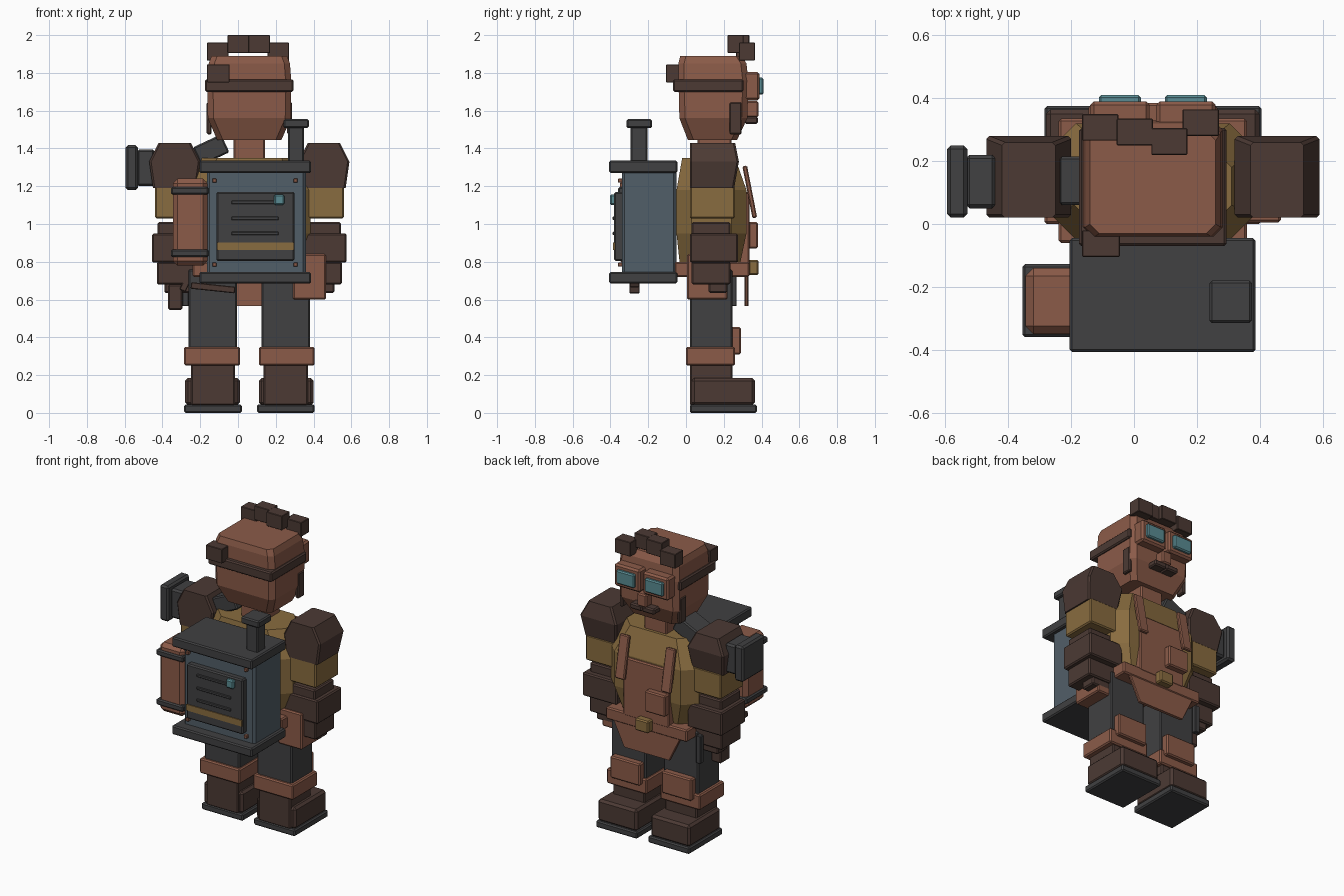
import bpy
import bmesh
from math import radians
from mathutils import Matrix, Vector

default = bpy.data.objects.get("Cube")
if default:
    bpy.data.objects.remove(default, do_unlink=True)

MID = 0.06  # the figure's own centre line in x


def material(name, *rgb):
    mat = bpy.data.materials.new(name)
    mat.use_nodes = True
    colour = (*rgb, 1)
    mat.diffuse_color = colour
    mat.node_tree.nodes["Principled BSDF"].inputs["Base Color"].default_value = colour
    return mat


leather = material("tan_leather", .26, .105, .066)
brown = material("dark_brown", .072, .042, .034)
gold = material("ochre_cloth", .25, .15, .05)
iron = material("dark_iron", .052, .052, .054)
steel = material("blue_steel", .083, .112, .138)
glass = material("teal_glass", .1, .26, .29)


def finish(name, bm, mat):
    bmesh.ops.recalc_face_normals(bm, faces=bm.faces)
    mesh = bpy.data.meshes.new(name)
    bm.to_mesh(mesh)
    bm.free()
    mesh.materials.append(mat)
    obj = bpy.data.objects.new(name, mesh)
    bpy.context.scene.collection.objects.link(obj)
    return obj


def box(name, mat, x, y, z, bevel=.008, turn=0, axis="Y"):
    """Chamfered block between the given limits, turned about its own centre."""
    bm = bmesh.new()
    bmesh.ops.create_cube(bm, size=1)
    size = Vector([b - a for a, b in (x, y, z)])
    centre = Vector([(a + b) / 2 for a, b in (x, y, z)])
    bmesh.ops.scale(bm, vec=size, verts=bm.verts)
    if bevel:
        bmesh.ops.bevel(bm, geom=bm.edges[:], offset=min(bevel, min(size) / 4),
                        segments=1, affect="EDGES")
    spin = Matrix.Rotation(radians(turn), 4, axis)
    bmesh.ops.transform(bm, matrix=Matrix.Translation(centre) @ spin, verts=bm.verts)
    return finish(name, bm, mat)


def loft(name, mat, rows, cut):
    """Stack of corner-cut rectangles; each row is height, x limits, y limits."""
    bm = bmesh.new()
    rings = []
    for z, (a, b), (c, d) in rows:
        outline = [(a + cut, c), (b - cut, c), (b, c + cut), (b, d - cut),
                   (b - cut, d), (a + cut, d), (a, d - cut), (a, c + cut)]
        rings.append([bm.verts.new((px, py, z)) for px, py in outline])
    for low, high in zip(rings, rings[1:]):
        for i in range(len(low)):
            j = (i + 1) % len(low)
            bm.faces.new((low[i], low[j], high[j], high[i]))
    bm.faces.new(rings[0][::-1])
    bm.faces.new(rings[-1])
    return finish(name, bm, mat)


def sides(x):
    """The two mirrored x ranges for offsets from the centre line."""
    a, b = x
    return ("left", (MID + a, MID + b)), ("right", (MID - b, MID - a))


def pair(name, mat, x, y, z, bevel=.008):
    for side, limits in sides(x):
        box(side + "_" + name, mat, limits, y, z, bevel)


def wide(half):
    return MID - half, MID + half


# Legs and boots
pair("boot_sole", iron, x=(.04, .345), y=(.02, .375), z=(0, .045))
pair("boot_toe", brown, x=(.05, .34), y=(.03, .365), z=(.04, .185), bevel=.015)
pair("boot_ankle", brown, x=(.075, .31), y=(.02, .245), z=(.04, .26))
pair("boot_cuff", leather, x=(.05, .345), y=(0, .26), z=(.25, .35))
pair("knee_pad", leather, x=(.08, .3), y=(.23, .29), z=(.31, .455))
pair("leg", iron, x=(.065, .322), y=(.02, .245), z=(.34, .76))

# Torso, apron and belt
loft("torso", gold, [
    (.76, wide(.27), (-.03, .28)),
    (.95, wide(.325), (-.05, .32)),
    (1.18, wide(.325), (-.05, .32)),
    (1.35, wide(.25), (-.02, .26)),
], cut=.08)
box("belt", leather, wide(.3), (-.06, .335), (.72, .8))
box("belt_buckle", gold, wide(.05), (.33, .385), (.73, .81))
box("apron_bib", leather, wide(.17), (.28, .337), (.78, 1.17))
loft("apron_flap", leather, [
    (.565, wide(.17), (.31, .33)),
    (.73, wide(.25), (.31, .33)),
], cut=.005)
box("chest_pouch", leather, (-.11, .04), (.33, .38), (.87, 1.01))
for side, limits in sides((.135, .205)):
    box(side + "_apron_strap", leather, limits, (.325, .35), (1.03, 1.31), turn=11, axis="X")

# Arms and hands
for side, (inner, outer) in sides((.26, .53)):
    loft(side + "_shoulder", brown, [
        (1.19, (inner + .02, outer - .02), (.02, .255)),
        (1.33, (inner, outer), (.02, .28)),
        (1.43, (inner + .05, outer - .05), (.02, .26)),
    ], cut=.01)
pair("upper_arm", gold, x=(.27, .5), y=(.02, .26), z=(1.03, 1.2))
pair("elbow", brown, x=(.25, .485), y=(.03, .235), z=(.93, 1.01))
pair("forearm_guard", brown, x=(.26, .515), y=(.02, .275), z=(.795, .95))
pair("hand", brown, x=(.28, .49), y=(.03, .235), z=(.68, .8))
pair("fingers", brown, x=(.31, .45), y=(.12, .22), z=(.635, .69))

# Head and hair
box("neck", leather, wide(.083), (.06, .24), (1.3, 1.48))
loft("head", leather, [
    (1.445, wide(.17), (.01, .27)),
    (1.56, wide(.22), (-.035, .325)),
    (1.76, wide(.222), (-.04, .33)),
    (1.85, wide(.215), (-.04, .32)),
    (1.89, wide(.2), (-.03, .295)),
], cut=.03)
box("goggle_strap", brown, wide(.235), (-.07, .305), (1.7, 1.765))
pair("sideburn", brown, x=(.2, .226), y=(.23, .295), z=(1.475, 1.645))
pair("goggle_frame", leather, x=(.01, .2), y=(.3, .39), z=(1.655, 1.805), bevel=.012)
pair("goggle_lens", glass, x=(.038, .172), y=(.38, .41), z=(1.685, 1.775))
box("nose", leather, wide(.035), (.31, .385), (1.565, 1.65))
pair("moustache", brown, x=(0, .09), y=(.31, .38), z=(1.53, 1.568))
locks = [(-.165, .265, 1.865), (-.055, .25, 1.905), (.055, .22, 1.905), (.155, .28, 1.865)]
for i, (x, y, z) in enumerate(locks):
    box("hair_lock_" + str(i), brown, (x, x + .115), (y, y + .085), (z, z + .095), bevel=.003)
box("back_hair_lock", brown, (-.165, -.045), (-.105, -.02), (1.75, 1.845), bevel=.003)

# Boiler backpack
box("pack_body", steel, (-.165, .36), (-.34, -.05), (.72, 1.29), bevel=.015)
for name, low, high in (("top", 1.27, 1.335), ("bottom", .685, .745)):
    box("pack_" + name + "_plate", iron, (-.205, .387), (-.407, -.045), (low, high))
box("pack_panel", iron, (-.115, .3), (-.38, -.33), (.805, 1.17))
box("panel_stripe", gold, (-.112, .297), (-.386, -.37), (.862, .903), bevel=0)
for i, z in enumerate((.95, 1.03, 1.115)):
    box("vent_slot_" + str(i), iron, (-.035, .215), (-.388, -.37), (z - .009, z + .009), bevel=.003)
box("indicator_lamp", glass, (.19, .245), (-.402, -.37), (1.1, 1.157))
for i, x in enumerate((-.125, .305)):
    for j, z in enumerate((.785, 1.23)):
        box("rivet_" + str(i) + str(j), leather, (x - .011, x + .011), (-.36, -.33),
            (z - .011, z + .011), bevel=.003)
box("chimney", iron, (.265, .35), (-.295, -.205), (1.32, 1.52))
box("chimney_cap", iron, (.24, .375), (-.315, -.18), (1.508, 1.555))

# Side canister strapped to the pack
box("canister", leather, (-.345, -.16), (-.35, -.14), (.78, 1.24), bevel=.025)
for name, z in (("lower", .825), ("upper", 1.155)):
    box(name + "_canister_band", iron, (-.355, -.155), (-.36, -.128), (z, z + .04))

# Iron shoulder fitting
box("fitting_disc", iron, (-.595, -.53), (.02, .25), (1.18, 1.417), bevel=.012)
box("fitting_neck", iron, (-.535, -.44), (.05, .22), (1.2, 1.395), bevel=.012)
box("fitting_joint", iron, (-.225, -.06), (.06, .215), (1.34, 1.445), turn=-25)

# Hip pouch and hanging tools
box("hip_pouch", leather, (.29, .467), (.005, .22), (.6, .84))
box("bar_tool", iron, (-.295, -.26), (.235, .268), (.565, .75), bevel=.004)
box("mallet_head", brown, (-.37, -.295), (.06, .16), (.545, .68))
box("mallet_handle", brown, (-.28, -.245), (.03, .07), (.64, .79), turn=25, bevel=.004)
box("slung_handle", brown, (-.25, -.015), (-.3, -.245), (.645, .68), turn=6, bevel=.004)
